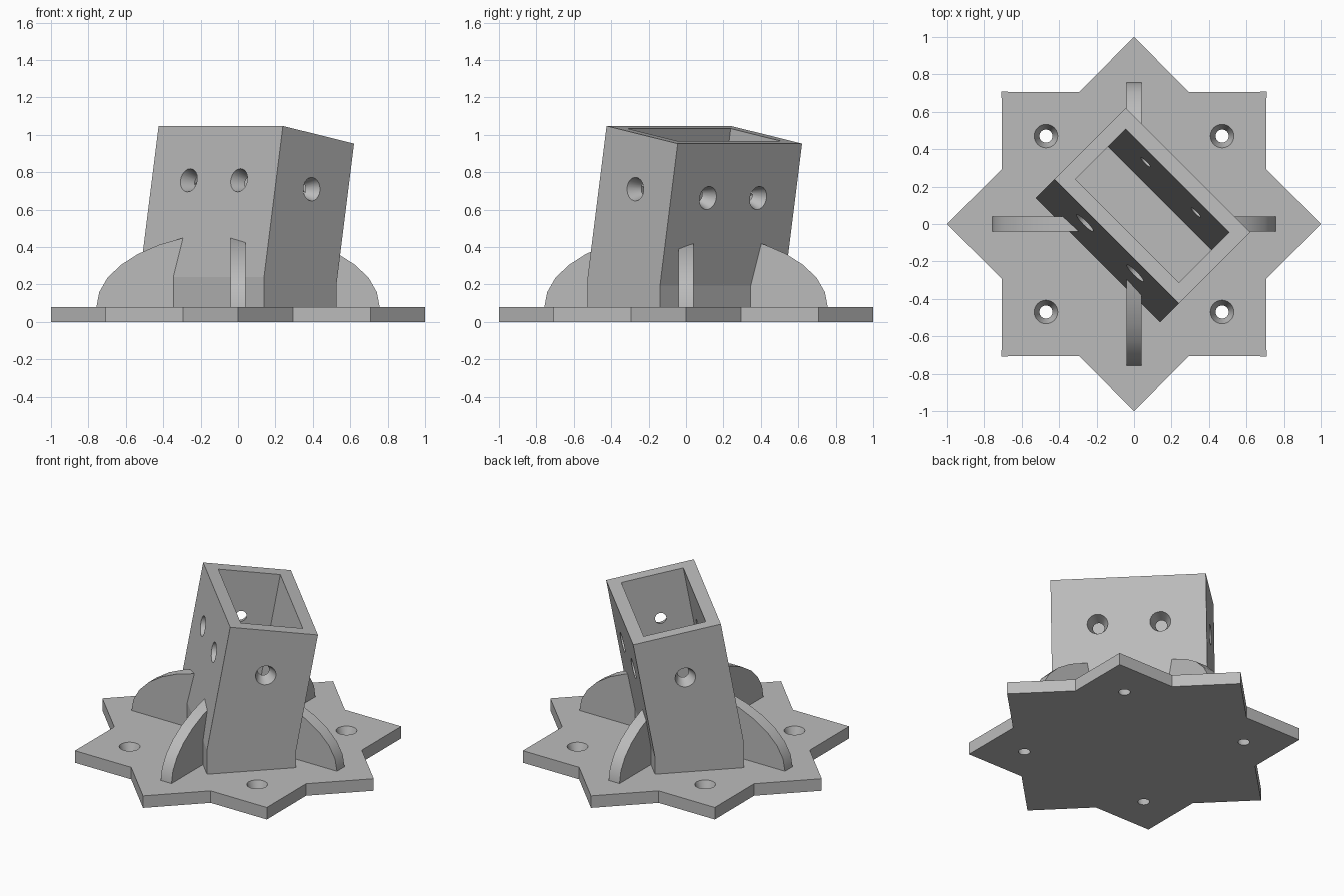
import bpy, bmesh
from math import sin, cos, tan, pi, radians
from mathutils import Matrix, Vector

if "Cube" in bpy.data.objects:
    bpy.data.objects.remove(bpy.data.objects["Cube"])

grey = bpy.data.materials.new("plain grey")
grey.use_nodes = True
grey.diffuse_color = (0.5, 0.5, 0.5, 1)
grey.node_tree.nodes["Principled BSDF"].inputs["Base Color"].default_value = (0.5, 0.5, 0.5, 1)

BASE = 0.08          # plate thickness
WALL = 0.08          # socket wall thickness
LEAN = radians(10)   # socket tilt
BEND = 0.217         # height where the socket starts to lean
DEPTH, WIDTH = 0.273, 0.47   # socket half sizes


def make_object(name, bm):
    bmesh.ops.recalc_face_normals(bm, faces=bm.faces)
    mesh = bpy.data.meshes.new(name)
    bm.to_mesh(mesh)
    bm.free()
    mesh.materials.append(grey)
    obj = bpy.data.objects.new(name, mesh)
    bpy.context.collection.objects.link(obj)
    return obj


def extrude(name, points, step, matrix=Matrix()):
    """Closed outline pushed along a vector."""
    bm = bmesh.new()
    face = bm.faces.new([bm.verts.new(p) for p in points])
    out = bmesh.ops.extrude_face_region(bm, geom=[face])
    verts = [g for g in out["geom"] if isinstance(g, bmesh.types.BMVert)]
    bmesh.ops.translate(bm, verts=verts, vec=step)
    bm.transform(matrix)
    return make_object(name, bm)


def bent_prism(name, depth, width, bottom, length):
    """Upright block that bends into the lean."""
    def leaning(side):
        return (side * cos(LEAN) + length * sin(LEAN), BEND + length * cos(LEAN) - side * sin(LEAN))
    drop = depth * tan(LEAN / 2)
    outline = [(-depth, bottom), (depth, bottom), (depth, BEND - drop),
               leaning(depth), leaning(-depth), (-depth, BEND + drop)]
    return extrude(name, [(a, -width, z) for a, z in outline], (0, 2 * width, 0),
                   Matrix.Rotation(pi / 4, 4, "Z"))


def screw_holes(name, spots, matrix=Matrix()):
    """Tapered cutters, each wide at the surface spot and narrowing inward."""
    bm = bmesh.new()
    for spot, normal in spots:
        n = Vector(normal)
        turn = n.to_track_quat("Z", "Y").to_matrix().to_4x4()
        place = Matrix.Translation(Vector(spot) - n * 0.04) @ turn
        bmesh.ops.create_cone(bm, cap_ends=True, segments=24, radius1=0.028,
                              radius2=0.07, depth=0.12, matrix=matrix @ place)
    return make_object(name, bm)


def cut(obj, cutter):
    cutter.hide_render = True
    mod = obj.modifiers.new("cut", "BOOLEAN")
    mod.operation, mod.solver, mod.object = "DIFFERENCE", "EXACT", cutter
    bpy.context.view_layer.objects.active = obj
    bpy.ops.object.modifier_apply(modifier=mod.name)
    bpy.data.objects.remove(cutter)


def finish(obj):
    """Smooth curved strips, keep the broad faces flat."""
    bpy.ops.object.select_all(action="DESELECT")
    obj.select_set(True)
    bpy.context.view_layer.objects.active = obj
    bpy.ops.object.shade_smooth_by_angle(angle=radians(30))
    for poly in obj.data.polygons:
        if poly.area > 0.03:
            poly.use_smooth = False


# Eight-pointed base plate with four screw holes
star = []
for i in range(16):
    r = 1 if i % 2 == 0 else 0.765
    star.append((r * cos(i * pi / 8), r * sin(i * pi / 8), 0))
base = extrude("star_base", star, (0, 0, BASE))
cut(base, screw_holes("base_holes", [((x, y, BASE), (0, 0, 1))
                                     for x in (-0.47, 0.47) for y in (-0.47, 0.47)]))
finish(base)

# Leaning rectangular socket, open at the top
top = (1 - BEND) / cos(LEAN)
socket = bent_prism("leaning_socket", DEPTH, WIDTH, BASE / 2, top)
cut(socket, bent_prism("socket_hollow", DEPTH - WALL, WIDTH - WALL, 0.02, top + 0.1))
spots = []
for s in (-1, 1):
    spots += [((s * DEPTH, y, 0.5), (s, 0, 0)) for y in (-0.19, 0.19)]
    spots.append(((0, s * WIDTH, 0.5), (0, s, 0)))
frame = (Matrix.Translation((0, 0, BEND)) @ Matrix.Rotation(pi / 4, 4, "Z")
         @ Matrix.Rotation(LEAN, 4, "Y"))
cut(socket, screw_holes("socket_holes", spots, frame))
finish(socket)

# Curved ribs along both axes, cleared inside the socket
arch = [(0.757 * cos(i * pi / 16), -0.04, BASE + 0.4 * sin(i * pi / 16)) for i in range(17)]
arch = [(0.757, -0.04, BASE / 2)] + arch + [(-0.757, -0.04, BASE / 2)]
for name, angle in (("side_ribs", 0), ("front_back_ribs", pi / 2)):
    ribs = extrude(name, arch, (0, 0.08, 0), Matrix.Rotation(angle, 4, "Z"))
    cut(ribs, bent_prism("rib_clearance", DEPTH - WALL / 2, WIDTH - WALL / 2, 0.02, top))
    finish(ribs)
